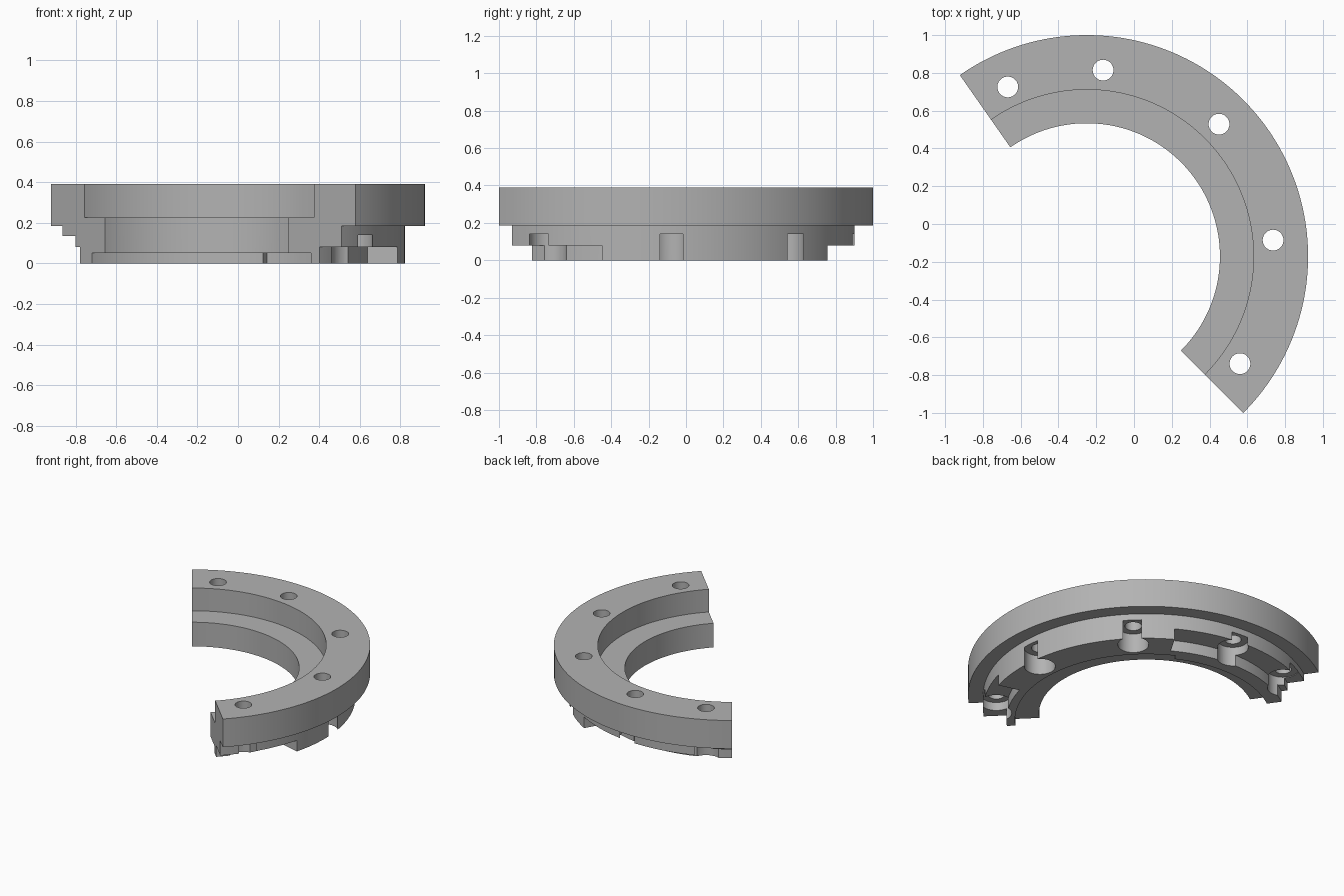
import bpy, bmesh
from math import radians, sin, cos

cube = bpy.data.objects.get("Cube")
if cube:
    bpy.data.objects.remove(cube, do_unlink=True)

CX, CY = -0.25, -0.1716       # axis of the ring
START, END = -45, 125         # sweep of the ring in degrees
BOLT_R = 0.99
BOLT_ANGLES = (-35, 5, 45, 85, 115)

# One plain grey material
grey = bpy.data.materials.new("grey metal")
grey.use_nodes = True
colour = (0.45, 0.45, 0.45, 1)
grey.diffuse_color = colour
grey.node_tree.nodes["Principled BSDF"].inputs["Base Color"].default_value = colour


def make_object(name, bm):
    bmesh.ops.recalc_face_normals(bm, faces=bm.faces)
    mesh = bpy.data.meshes.new(name)
    bm.to_mesh(mesh)
    bm.free()
    mesh.materials.append(grey)
    obj = bpy.data.objects.new(name, mesh)
    bpy.context.collection.objects.link(obj)
    return obj


def sweep(name, profile, a0, a1):
    """Sweep a closed (radius, z) profile around the axis from a0 to a1."""
    bm = bmesh.new()
    steps = max(4, int((a1 - a0) / 1.5))
    rings = []
    for i in range(steps + 1):
        a = radians(a0 + (a1 - a0) * i / steps)
        rings.append([bm.verts.new((CX + r * cos(a), CY + r * sin(a), z))
                      for r, z in profile])
    n = len(profile)
    for p, q in zip(rings, rings[1:]):
        for j in range(n):
            k = (j + 1) % n
            bm.faces.new((p[j], p[k], q[k], q[j]))
    bm.faces.new(rings[0])
    bm.faces.new(rings[-1])
    return make_object(name, bm)


def band(name, r0, r1, top, a0, a1):
    """Sector cutter that starts below the part and ends at height top."""
    return sweep(name, [(r0, -0.1), (r1, -0.1), (r1, top), (r0, top)], a0, a1)


def cylinder(name, angle, radius, top):
    bm = bmesh.new()
    bmesh.ops.create_cone(bm, cap_ends=True, segments=48, radius1=radius,
                          radius2=radius, depth=top + 0.1)
    a = radians(angle)
    bmesh.ops.translate(bm, verts=bm.verts, vec=(
        CX + BOLT_R * cos(a), CY + BOLT_R * sin(a), (top - 0.1) / 2))
    return make_object(name, bm)


# Ring body: stepped bore, wide flange on top, narrower skirt below
ring = sweep("ring_segment", [
    (0.705, 0), (1.073, 0), (1.073, 0.185), (1.1716, 0.185),
    (1.1716, 0.39), (0.883, 0.39), (0.883, 0.225), (0.705, 0.225)], START, END)

# Reliefs on the underside
cutters = [
    band("inner_rabbet", 0.6, 0.82, 0.05, START - 5, END + 5),
    band("wide_inner_rabbet", 0.6, 0.863, 0.05, START - 5, 63),
    band("front_outer_relief", 0.92, 1.13, 0.08, START - 5, -15),
    band("back_outer_relief", 0.92, 1.13, 0.08, 60, END + 5),
    band("end_notch", 0.96, 1.13, 0.135, 115, END + 5),
]

# Bolt holes with counterbores that break out through the skirt
for angle in BOLT_ANGLES:
    cutters.append(cylinder("counterbore", angle, 0.102, 0.14))
    cutters.append(cylinder("bolt_hole", angle, 0.055, 0.5))

bpy.ops.object.select_all(action='DESELECT')
bpy.context.view_layer.objects.active = ring
ring.select_set(True)
for cutter in cutters:
    cutter.hide_render = True
    mod = ring.modifiers.new(cutter.name, 'BOOLEAN')
    mod.operation = 'DIFFERENCE'
    mod.solver = 'EXACT'
    mod.object = cutter
    bpy.ops.object.modifier_apply(modifier=mod.name)
    bpy.data.objects.remove(cutter, do_unlink=True)

bpy.ops.object.shade_smooth_by_angle(angle=radians(30))
